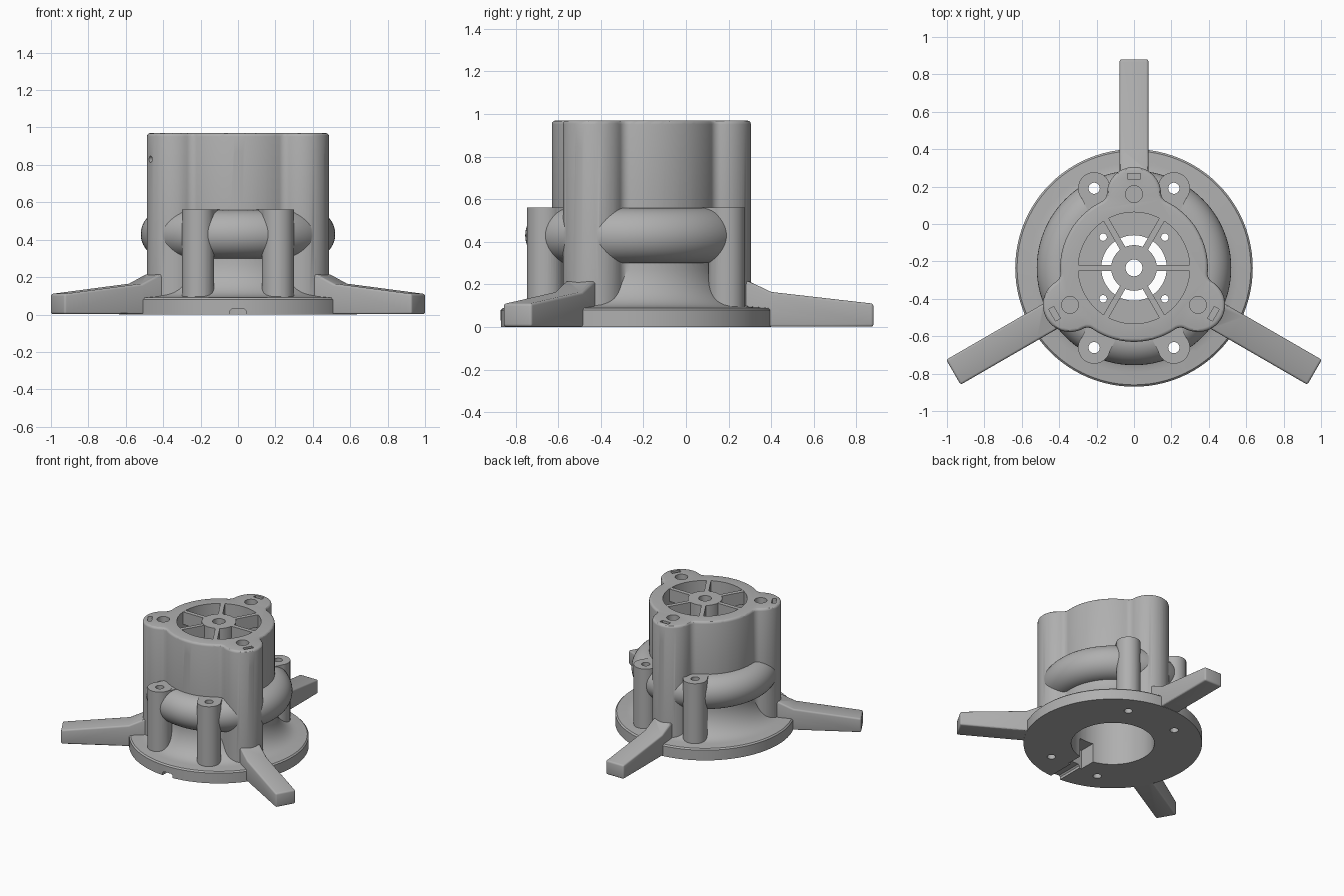
import bpy, bmesh
from math import sin, cos, pi, radians, acos
from mathutils import Matrix, Vector

old = bpy.data.objects.get("Cube")
if old:
    bpy.data.objects.remove(old, do_unlink=True)

AXIS_Y = -0.235          # housing axis
BODY_R, LOBE_R, FILLET = 0.395, 0.145, 0.05
TOP = 0.97

grey = bpy.data.materials.new("plain grey")
grey.use_nodes = True
colour = (0.43, 0.43, 0.43, 1)
grey.diffuse_color = colour
grey.node_tree.nodes["Principled BSDF"].inputs["Base Color"].default_value = colour


def finish(name, bm, matrix=None):
    if matrix:
        bm.transform(matrix)
    bmesh.ops.recalc_face_normals(bm, faces=bm.faces)
    mesh = bpy.data.meshes.new(name)
    bm.to_mesh(mesh)
    bm.free()
    mesh.materials.append(grey)
    obj = bpy.data.objects.new(name, mesh)
    bpy.context.collection.objects.link(obj)
    return obj


def turn(deg):
    return Matrix.Rotation(radians(deg), 4, 'Z')


def prism(name, points, vector, matrix=None):
    bm = bmesh.new()
    face = bm.faces.new([bm.verts.new(p) for p in points])
    ext = bmesh.ops.extrude_face_region(bm, geom=[face])
    moved = [v for v in ext["geom"] if isinstance(v, bmesh.types.BMVert)]
    bmesh.ops.translate(bm, verts=moved, vec=vector)
    return finish(name, bm, matrix)


def cylinder(name, r, x, y, z0, z1, matrix=None, n=40):
    pts = [(x + r * cos(2 * pi * i / n), y + r * sin(2 * pi * i / n), z0) for i in range(n)]
    return prism(name, pts, (0, 0, z1 - z0), matrix)


def box(name, x0, x1, y0, y1, z0, z1, matrix=None):
    pts = [(x0, y0, z0), (x1, y0, z0), (x1, y1, z0), (x0, y1, z0)]
    return prism(name, pts, (0, 0, z1 - z0), matrix)


def lathe(name, profile, steps=96):
    bm = bmesh.new()
    vs = [bm.verts.new((r, 0, z)) for r, z in profile]
    es = [bm.edges.new(pair) for pair in zip(vs, vs[1:])]
    bmesh.ops.spin(bm, geom=vs + es, cent=(0, 0, 0), axis=(0, 0, 1),
                   angle=2 * pi, steps=steps, use_duplicate=False)
    bmesh.ops.remove_doubles(bm, verts=bm.verts, dist=0.0005)
    return finish(name, bm)


def apply(obj, mod):
    bpy.context.view_layer.objects.active = obj
    bpy.ops.object.modifier_apply(modifier=mod.name)


def bevel(obj, width):
    mod = obj.modifiers.new("rounding", 'BEVEL')
    mod.width, mod.segments, mod.limit_method = width, 3, 'ANGLE'
    apply(obj, mod)


def combine(obj, other, operation):
    mod = obj.modifiers.new("combine", 'BOOLEAN')
    mod.object, mod.operation, mod.solver = other, operation, 'EXACT'
    apply(obj, mod)
    bpy.data.objects.remove(other, do_unlink=True)


def arc(cx, cy, r, a0, a1, n):
    return [(cx + r * cos(a0 + (a1 - a0) * i / n), cy + r * sin(a0 + (a1 - a0) * i / n))
            for i in range(n + 1)]


# Base disc, concave flare and bulging ring
profile = [(0, 0), (0.635, 0), (0.635, 0.08), (0.625, 0.09)]
profile += [(0.56 - 0.165 * sin(t * pi / 20), 0.30 - 0.205 * cos(t * pi / 20)) for t in range(11)]
profile += arc(0.39, 0.43, 0.13, -pi / 2, pi / 2, 20)[1:] + [(0, 0.56)]
housing = lathe("housing", profile)

# Upper body: round outline with three filleted lobes
far, near = BODY_R + FILLET, LOBE_R + FILLET
phi = acos((far ** 2 + BODY_R ** 2 - near ** 2) / (2 * far * BODY_R))
centre = Vector((far * cos(phi), far * sin(phi)))
to_lobe = Vector((BODY_R, 0)) - centre
touch = Vector((0, 1)).angle_signed(-to_lobe)
lobe_angle = (-to_lobe).to_3d().angle(Vector((1, 0, 0)))
half = arc(BODY_R, 0, LOBE_R, 0, lobe_angle, 14)
start = lobe_angle - pi                      # fillet runs from lobe back to the body circle
half += arc(centre.x, centre.y, FILLET, start + 2 * pi, phi + pi, 8)[1:]
half += arc(0, 0, BODY_R, phi, pi / 3, 12)[1:]
third = [(x, -y) for x, y in reversed(half[1:])] + half[:-1]
outline = []
for k in range(3):
    outline += [turn(90 + 120 * k) @ Vector((x, y, 0.03)) for x, y in third]
body = prism("body", outline, (0, 0, TOP - 0.03))
bevel(body, 0.018)
combine(housing, body, 'UNION')

# Three sloping legs
leg_side = [(0.42, 0.002), (1.115, 0.002), (1.115, 0.11), (0.635, 0.165), (0.53, 0.215), (0.42, 0.215)]
for k in range(3):
    leg = prism("leg", [(r, -0.077, z) for r, z in leg_side], (0, 0.154, 0), turn(90 + 120 * k))
    bevel(leg, 0.012)
    combine(housing, leg, 'UNION')

# Four screw posts with webs to the ring
POST_X, POST_Y = 0.213, 0.426
post_turn = Vector((1, 0)).angle_signed(Vector((POST_X, -POST_Y)))
posts = [(sx * POST_X, sy * POST_Y) for sx in (-1, 1) for sy in (-1, 1)]
for x, y in posts:
    combine(housing, cylinder("post", 0.086, x, y, 0.05, 0.562), 'UNION')
    ang = Vector((x, y, 0)).to_track_quat('X', 'Z').to_matrix().to_4x4()
    combine(housing, box("web", 0.33, 0.476, -0.084, 0.084, 0.42, 0.561, ang), 'UNION')

# Bore from below, upper chamber and the opening between them
cuts = [cylinder("bore", 0.296, 0, 0, -0.1, 0.62, n=72),
        cylinder("chamber", 0.298, 0, 0, 0.68, 1.1, n=72),
        cylinder("opening", 0.175, 0, 0, 0.5, 0.8, n=48)]
# Floor screw holes
cuts += [cylinder("floor_hole", 0.02, sx * 0.165, sy * 0.165, 0.5, 0.8, n=20)
         for sx in (-1, 1) for sy in (-1, 1)]
# Post holes
cuts += [cylinder("post_hole", 0.03, x, y, -0.1, 0.7, n=24) for x, y in posts]
# Lobe sockets, slots and radial pin holes
for k in range(3):
    m = turn(90 + 120 * k)
    cuts.append(cylinder("socket", 0.045, BODY_R, 0, 0.8, 1.1, m, 32))
    cuts.append(box("slot", 0.475, 0.505, -0.036, 0.036, 0.93, 1.1, m))
    side = m @ Matrix.Translation((0, 0, 0.83)) @ Matrix.Rotation(pi / 2, 4, 'Y')
    cuts.append(cylinder("pin_hole", 0.017, 0, 0, 0.45, 0.6, side, 20))
# Front pin hole, cable notch and cable pocket
front = turn(270) @ Matrix.Translation((0, 0, 0.85)) @ Matrix.Rotation(pi / 2, 4, 'Y')
cuts.append(cylinder("front_hole", 0.022, 0, 0, 0.25, 0.5, front, 24))
notch = [(-0.042, -0.7, -0.05), (0.042, -0.7, -0.05), (0.042, -0.7, 0.02),
         (0.032, -0.7, 0.03), (-0.032, -0.7, 0.03), (-0.042, -0.7, 0.02)]
cuts.append(prism("notch", notch, (0, 0.45, 0)))
cuts.append(box("pocket", -0.06, 0.06, -0.42, -0.2, -0.05, 0.15))
for cutter in cuts:
    combine(housing, cutter, 'DIFFERENCE')

# Top grille: drilled hub and six spokes
grille = cylinder("grille", 0.122, 0, 0, 0.87, TOP, n=48)
for k in range(3):
    combine(grille, box("spoke", -0.305, 0.305, -0.016, 0.016, 0.872, TOP - 0.001, turn(60 * k)), 'UNION')
combine(grille, cylinder("hub_hole", 0.045, 0, 0, 0.8, 1.1, n=32), 'DIFFERENCE')

for obj in (housing, grille):
    obj.location.y = AXIS_Y
    bpy.ops.object.select_all(action='DESELECT')
    obj.select_set(True)
    bpy.context.view_layer.objects.active = obj
    bpy.ops.object.shade_smooth_by_angle(angle=radians(30))
